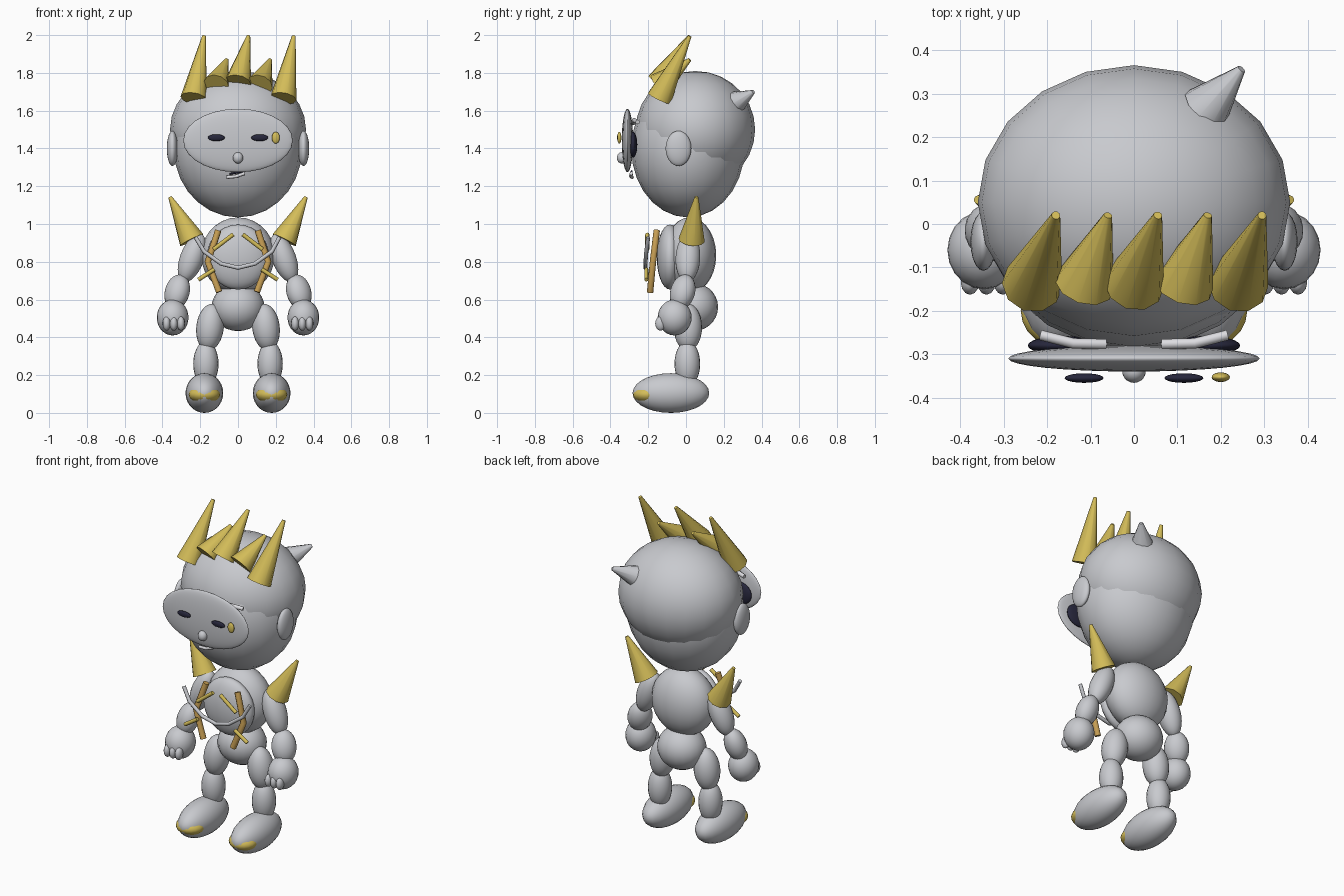
import bpy
from mathutils import Vector

cube = bpy.data.objects.get("Cube")
if cube:
    bpy.data.objects.remove(cube, do_unlink=True)


def material(name, rgb):
    mat = bpy.data.materials.new(name)
    mat.use_nodes = True
    mat.diffuse_color = (*rgb, 1)
    bsdf = mat.node_tree.nodes["Principled BSDF"]
    bsdf.inputs["Base Color"].default_value = (*rgb, 1)
    bsdf.inputs["Roughness"].default_value = 0.6
    return mat


GREY = material("pale grey", (0.58, 0.59, 0.62))
WHITE = material("off white", (0.72, 0.72, 0.75))
GOLD = material("gold", (0.66, 0.51, 0.10))
TAN = material("tan", (0.58, 0.35, 0.09))
DARK = material("dark navy", (0.02, 0.02, 0.045))


def finish(name, mat):
    obj = bpy.context.object
    obj.name = name
    obj.data.materials.append(mat)
    bpy.ops.object.shade_smooth_by_angle(angle=0.9)
    return obj


def ball(name, center, radii, mat=GREY, segments=20, axis=None):
    """Ellipsoid; its local z can be aimed along an axis."""
    bpy.ops.mesh.primitive_uv_sphere_add(segments=segments, ring_count=14, location=center)
    obj = bpy.context.object
    obj.scale = radii
    if axis:
        obj.rotation_euler = Vector(axis).to_track_quat("Z", "Y").to_euler()
    return finish(name, mat)


def spike(name, base, tip, radius, mat=GOLD, sides=10):
    """Blunt cone from base to tip."""
    a, b = Vector(base), Vector(tip)
    bpy.ops.mesh.primitive_cone_add(vertices=sides, radius1=radius, radius2=0.01,
                                    depth=(b - a).length, location=(a + b) / 2)
    bpy.context.object.rotation_euler = (b - a).to_track_quat("Z", "Y").to_euler()
    return finish(name, mat)


def tube(name, points, radius, mat):
    """Round bar along a polyline, converted to mesh."""
    curve = bpy.data.curves.new(name, "CURVE")
    curve.dimensions = "3D"
    curve.bevel_depth = radius
    curve.bevel_resolution = 2
    curve.use_fill_caps = True
    spline = curve.splines.new("POLY")
    spline.points.add(len(points) - 1)
    for point, co in zip(spline.points, points):
        point.co = (*co, 1)
    obj = bpy.data.objects.new(name, curve)
    bpy.context.collection.objects.link(obj)
    bpy.ops.object.select_all(action="DESELECT")
    obj.select_set(True)
    bpy.context.view_layer.objects.active = obj
    bpy.ops.object.convert(target="MESH")
    return finish(name, mat)


# Head with the overlapping skull cap
ball("head", (0, 0.01, 1.4), (0.34, 0.3, 0.365))
ball("skull_cap", (0, 0.05, 1.5), (0.36, 0.316, 0.31))

# Face mask, nose, earring-like gem and mouth
ball("face_mask", (0, -0.31, 1.442), (0.29, 0.03, 0.168), segments=32)
ball("nose", (0, -0.34, 1.35), (0.027, 0.026, 0.03))
ball("cheek_gem", (0.2, -0.353, 1.457), (0.021, 0.011, 0.031), GOLD)
tube("teeth", [(-0.06, -0.285, 1.247), (-0.01, -0.292, 1.252), (0.035, -0.29, 1.268)], 0.009, WHITE)
tube("mouth", [(-0.045, -0.288, 1.265), (0.04, -0.288, 1.28)], 0.005, DARK)

# Tall and short crown spikes leaning back
for i, (x, z, top) in enumerate([(-0.235, 1.665, 2.0), (-0.115, 1.735, 1.875), (0, 1.75, 2.0),
                                 (0.115, 1.735, 1.875), (0.24, 1.665, 2.0)]):
    spike(f"crown_spike_{i + 1}", (x, -0.14, z), (x + 0.055, 0.02, top - 0.005), 0.07)

# Horn on the back of the head
spike("back_horn", (0.165, 0.265, 1.645), (0.248, 0.357, 1.7), 0.06, GREY)

# Trunk
ball("torso", (0, 0.02, 0.835), (0.195, 0.14, 0.2))
ball("chest_plate", (0, -0.085, 0.825), (0.165, 0.07, 0.172))
ball("hips", (0, 0.04, 0.56), (0.14, 0.13, 0.127))

# Necklace hanging in front of the chest
tube("necklace", [(-0.225, -0.2, 0.93), (-0.18, -0.21, 0.855), (-0.09, -0.215, 0.79), (0, -0.215, 0.768),
                  (0.09, -0.215, 0.79), (0.18, -0.21, 0.855), (0.22, -0.2, 0.93)], 0.011, GREY)

# Everything that repeats on both sides
for side, s in (("left", 1), ("right", -1)):
    # Face
    ball(f"{side}_ear", (s * 0.347, -0.04, 1.4), (0.03, 0.068, 0.093))
    ball(f"{side}_mask_eye", (s * 0.115, -0.355, 1.457), (0.045, 0.011, 0.018), DARK)
    ball(f"{side}_inner_eye", (s * 0.165, -0.28, 1.42), (0.08, 0.022, 0.068), DARK)
    tube(f"{side}_brow", [(s * 0.215, -0.256, 1.54), (s * 0.14, -0.275, 1.55),
                          (s * 0.065, -0.277, 1.535)], 0.012, WHITE)

    # Arm
    spike(f"{side}_shoulder_spike", (s * 0.245, 0.03, 0.915), (s * 0.36, 0.056, 1.143), 0.07)
    ball(f"{side}_upper_arm", (s * 0.243, 0.01, 0.82), (0.066, 0.064, 0.135), axis=(s * 0.38, -0.05, -1))
    ball(f"{side}_forearm", (s * 0.322, -0.018, 0.64), (0.07, 0.062, 0.096), axis=(s * 0.25, -0.25, -1))
    ball(f"{side}_hand", (s * 0.346, -0.06, 0.505), (0.084, 0.09, 0.095))
    for i, x in enumerate((0.302, 0.34, 0.378)):
        ball(f"{side}_finger_{i + 1}", (s * x, -0.135, 0.473), (0.021, 0.028, 0.037), segments=12)

    # Leg and shoe
    ball(f"{side}_thigh", (s * 0.148, 0.01, 0.453), (0.075, 0.073, 0.125), axis=(s * 0.12, 0, -1))
    ball(f"{side}_shin", (s * 0.17, 0.007, 0.26), (0.067, 0.068, 0.12))
    ball(f"{side}_foot", (s * 0.178, -0.08, 0.105), (0.1, 0.203, 0.105))
    ball(f"{side}_toe_cap", (s * 0.178, -0.2, 0.097), (0.083, 0.081, 0.048), GOLD)

    # Chest straps and their crossing rods
    tube(f"{side}_strap", [(s * 0.105, -0.155, 0.965), (s * 0.16, -0.175, 0.8), (s * 0.1, -0.19, 0.64)], 0.018, TAN)
    tube(f"{side}_upper_rod", [(s * 0.13, -0.205, 0.865), (s * 0.025, -0.205, 0.945)], 0.011, GOLD)
    tube(f"{side}_lower_rod", [(s * 0.21, -0.21, 0.705), (s * 0.125, -0.21, 0.76)], 0.011, GOLD)
